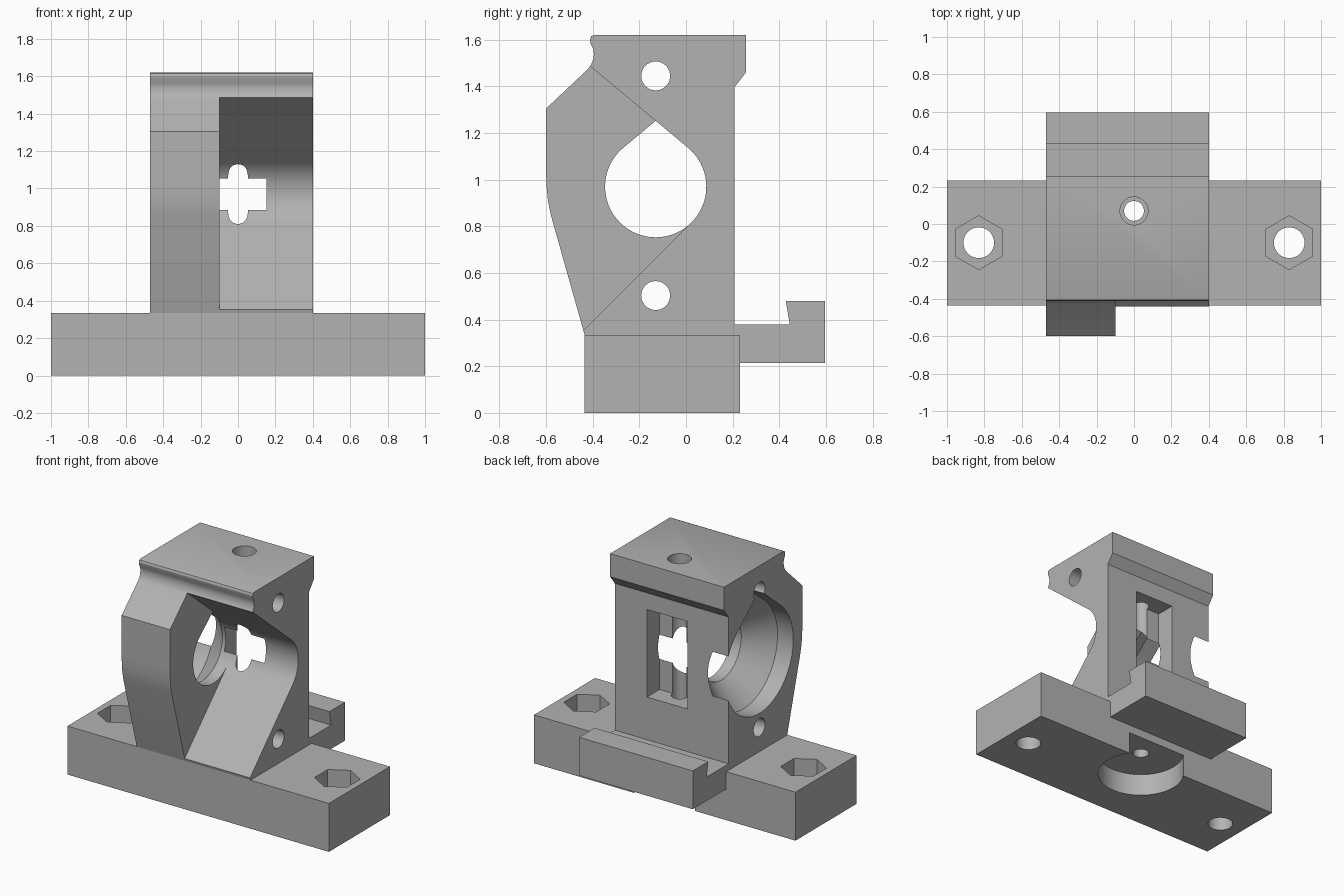
import bpy, bmesh, math

old = bpy.data.objects.get("Cube")
if old:
    bpy.data.objects.remove(old, do_unlink=True)

grey = bpy.data.materials.new("plain grey")
grey.use_nodes = True
colour = (0.45, 0.45, 0.45, 1)
grey.diffuse_color = colour
grey.node_tree.nodes["Principled BSDF"].inputs["Base Color"].default_value = colour

CY, CZ = -0.13, 0.97        # axis of the big sideways bore
RB, RS = 0.37, 0.217        # wide and narrow bore radius
ROOF = math.radians(39.8)   # slope of the bore's pointed roof
XL, XR = -0.47, 0.40        # sides of the tower


def loft(name, rings):
    """Solid through rings of matching points, capped at both ends."""
    bm = bmesh.new()
    rows = [[bm.verts.new(p) for p in ring] for ring in rings]
    n = len(rows[0])
    for a, b in zip(rows, rows[1:]):
        for i in range(n):
            j = (i + 1) % n
            bm.faces.new((a[i], a[j], b[j], b[i]))
    bm.faces.new(rows[0])
    bm.faces.new(rows[-1])
    bmesh.ops.recalc_face_normals(bm, faces=bm.faces)
    mesh = bpy.data.meshes.new(name)
    bm.to_mesh(mesh)
    bm.free()
    mesh.materials.append(grey)
    ob = bpy.data.objects.new(name, mesh)
    bpy.context.collection.objects.link(ob)
    return ob


def side_prism(name, outline, x0, x1):
    return loft(name, [[(x, y, z) for y, z in outline] for x in (x0, x1)])


def box(name, x0, x1, y0, y1, z0, z1):
    return side_prism(name, [(y0, z0), (y1, z0), (y1, z1), (y0, z1)], x0, x1)


def arc(r, a0, a1, n, cx=CY, cy=CZ):
    steps = [math.radians(a0 + (a1 - a0) * i / n) for i in range(n + 1)]
    return [(cx + r * math.cos(a), cy + r * math.sin(a)) for a in steps]


def upright(name, x, y, r, z0, z1, n=48):
    ring = arc(r, 90, 450, n, x, y)[:-1]
    return loft(name, [[(px, py, z) for px, py in ring] for z in (z0, z1)])


def teardrop(r):
    tangent = 90 - math.degrees(ROOF)
    return arc(r, 180 - tangent, 360 + tangent, 64) + [(CY, CZ + r / math.cos(ROOF))]


def cut(ob, cutters):
    for c in cutters:
        c.hide_render = True
        mod = ob.modifiers.new(c.name, 'BOOLEAN')
        mod.operation, mod.solver, mod.object = 'DIFFERENCE', 'EXACT', c
    bpy.context.view_layer.update()
    graph = bpy.context.evaluated_depsgraph_get()
    mesh = bpy.data.meshes.new_from_object(ob.evaluated_get(graph))
    ob.modifiers.clear()
    ob.data = mesh
    for c in cutters:
        bpy.data.objects.remove(c, do_unlink=True)
    bpy.ops.object.select_all(action='DESELECT')
    ob.select_set(True)
    bpy.context.view_layer.objects.active = ob
    bpy.ops.object.shade_smooth_by_angle(angle=math.radians(25))


# Base plate: bolt holes with nut recesses, round pocket underneath
base = box("base_plate", -1, 1, -0.435, 0.232, 0, 0.335)
cutters = [upright("pocket", 0, 0.07, 0.283, -0.1, 0.157, 64),
           upright("screw_hole", 0, 0.07, 0.053, 0.1, 0.5)]
for x in (-0.83, 0.83):
    cutters += [upright("bolt_hole", x, -0.1, 0.082, -0.1, 0.5),
                upright("nut_recess", x, -0.1, 0.144, 0.21, 0.5, 6)]
cut(base, cutters)

# Tower: one side outline, rounded lip at the front top, ledge at the back top
outline = [(-0.435, 0.335), (-0.58, 0.85), (-0.592, 0.91), (-0.598, 0.97), (-0.6, 1.03),
           (-0.6, 1.305), (-0.425, 1.47), (-0.408, 1.49), (-0.398, 1.515), (-0.395, 1.54),
           (-0.398, 1.56), (-0.409, 1.582), (-0.412, 1.6), (-0.407, 1.615), (-0.395, 1.62),
           (0.257, 1.62), (0.257, 1.46), (0.207, 1.395), (0.207, 0.335)]
tower = side_prism("tower", outline, XL, XR)

# Open front cradle: rounded inner corner, sloping floor and roof
far = -0.9
low = arc(RS, -45, 90 - math.degrees(ROOF), 32)
roof_z = CZ + RS / math.cos(ROOF) + (CY - far) * math.tan(ROOF)
floor_z = low[0][1] - (low[0][0] - far)
cradle = side_prism("cradle", [(far, floor_z)] + low + [(far, roof_z)], -0.1, 0.6)

# Funnel bore from the closed side
sections = [(-0.6, RB), (-0.35, RB), (-0.18, RS), (0.0, RS)]
funnel = loft("funnel", [[(x, y, z) for y, z in teardrop(r)] for x, r in sections])

cutters = [cradle, funnel,
           box("rear_window", -0.155, 0.153, 0.07, 0.4, 0.675, 1.28),
           upright("screw_hole", 0, 0.07, 0.053, 0.2, 1.5),
           upright("screw_entry", 0, 0.07, 0.075, 1.4, 1.8)]
for z in (0.503, 1.445):
    cutters.append(side_prism("rod_hole", arc(0.062, 0, 360, 40, CY, z)[:-1], -0.7, 0.7))
cut(tower, cutters)

# Hooked ledge on the back
side_prism("rear_hook", [(0.2, 0.215), (0.597, 0.215), (0.597, 0.48), (0.428, 0.48),
                         (0.445, 0.38), (0.2, 0.38)], XL, XR)
